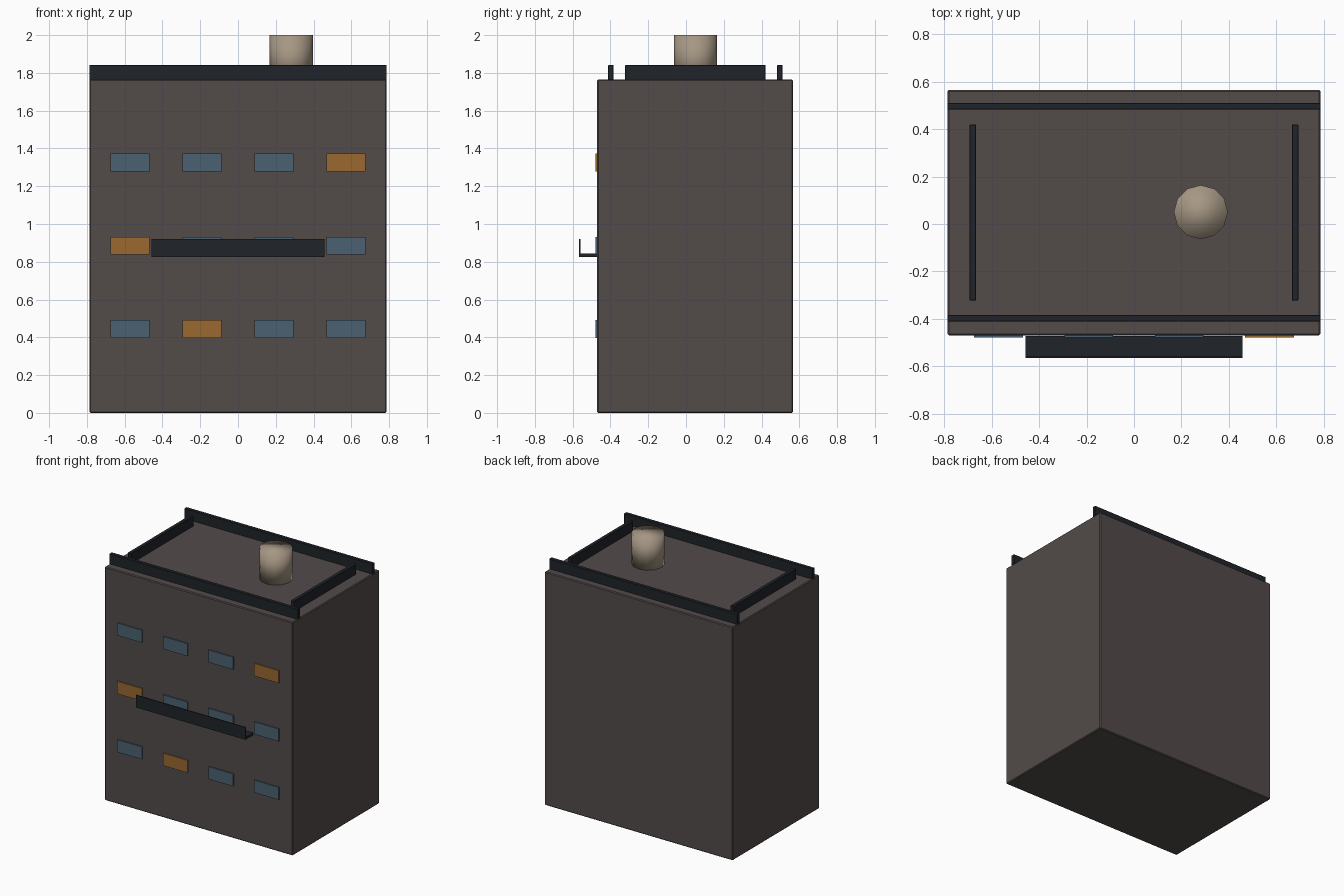
import bpy

if "Cube" in bpy.data.objects:
    bpy.data.objects.remove(bpy.data.objects["Cube"])


def material(name, rgb):
    m = bpy.data.materials.new(name)
    m.diffuse_color = (*rgb, 1)
    m.use_nodes = True
    m.node_tree.nodes["Principled BSDF"].inputs["Base Color"].default_value = m.diffuse_color
    return m


WALL = material("wall", (0.085, 0.07, 0.068))
DARK = material("dark_trim", (0.014, 0.017, 0.022))
GLASS = material("glass", (0.07, 0.12, 0.165))
LIT = material("lit_glass", (0.32, 0.14, 0.03))
TANK = material("tank", (0.38, 0.31, 0.23))


def box(name, x, y, z, mat, bevel=0):
    """Box from (min, max) pairs along each axis."""
    spans = (x, y, z)
    bpy.ops.mesh.primitive_cube_add(size=1, location=[(a + b) / 2 for a, b in spans])
    o = bpy.context.object
    o.name = name
    o.scale = [b - a for a, b in spans]
    bpy.ops.object.transform_apply(location=False, rotation=False, scale=True)
    o.data.materials.append(mat)
    if bevel:
        mod = o.modifiers.new("bevel", "BEVEL")
        mod.width = bevel
        mod.segments = 1
    return o


# Main block
W, ROOF, FRONT, BACK = 0.787, 1.765, -0.47, 0.566
box("building_body", (-W, W), (FRONT, BACK), (0, ROOF), WALL, 0.006)

# Roof parapets
for name, y in (("front", -0.398), ("back", 0.497)):
    box(f"{name}_parapet", (-W, W), (y - 0.014, y + 0.014), (ROOF - 0.002, 1.842), DARK, 0.002)
for name, x in (("left", -0.68), ("right", 0.68)):
    box(f"{name}_parapet", (x - 0.014, x + 0.014), (-0.322, 0.42), (ROOF - 0.002, 1.842), DARK, 0.002)

# Windows, a few of them lit
lit = {(0, 1), (1, 0), (2, 3)}
for row, z in enumerate((0.444, 0.885, 1.326)):
    for col in range(4):
        x = -0.572 + col * 0.3813
        box(f"window_{row + 1}_{col + 1}", (x - 0.103, x + 0.103), (-0.479, FRONT + 0.004),
            (z - 0.047, z + 0.047), LIT if (row, col) in lit else GLASS)

# Balcony
box("balcony_floor", (-0.458, 0.458), (-0.566, -0.472), (0.826, 0.843), DARK)
box("balcony_rail", (-0.458, 0.458), (-0.566, -0.559), (0.838, 0.92), DARK)

# Roof water tank
bpy.ops.mesh.primitive_cylinder_add(vertices=12, radius=0.114, depth=2 - ROOF + 0.005,
                                    location=(0.282, 0.05, (2 + ROOF - 0.005) / 2))
tank = bpy.context.object
tank.name = "roof_water_tank"
tank.data.materials.append(TANK)
bpy.ops.object.shade_smooth()
